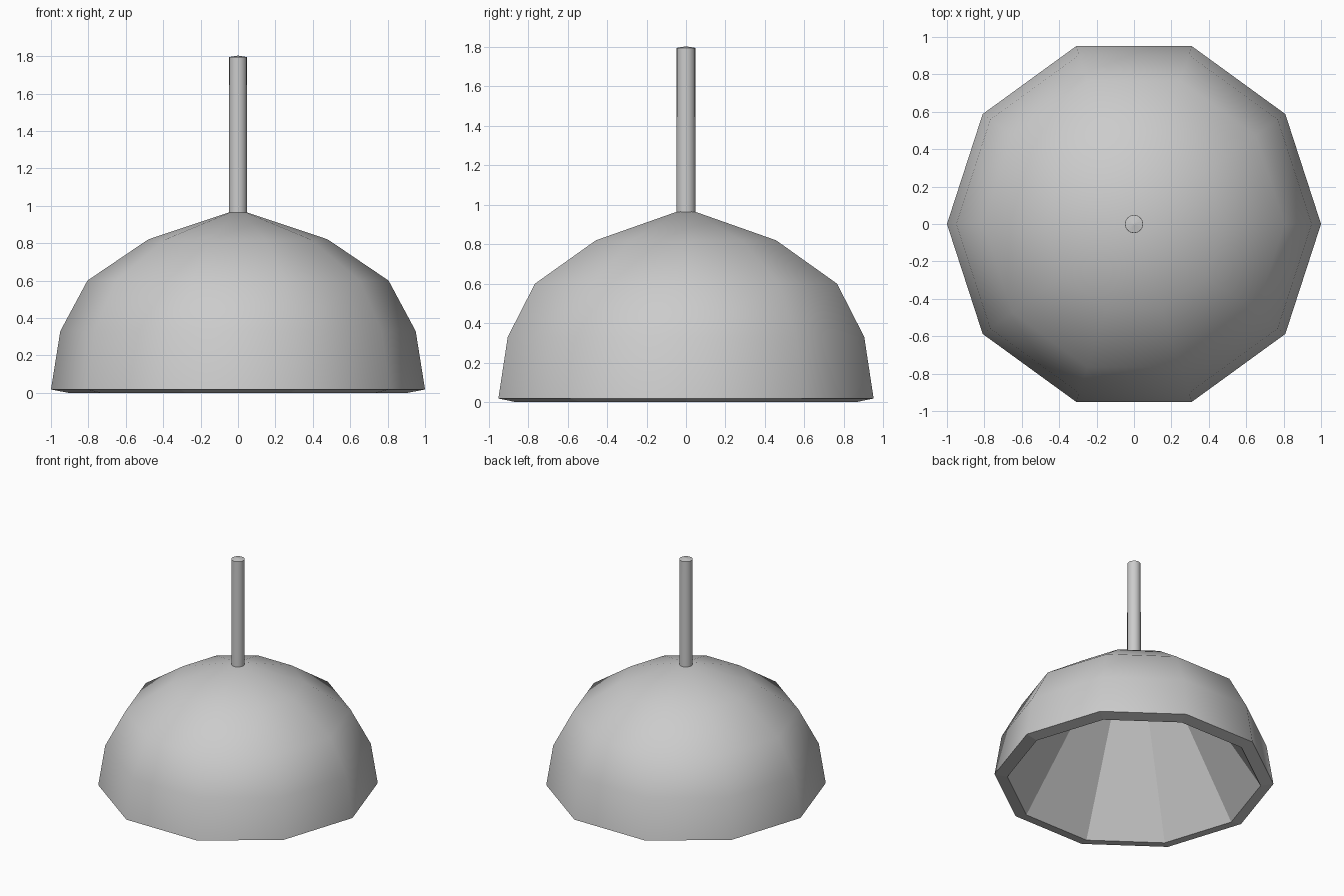
import bpy
from math import cos, sin, pi

if "Cube" in bpy.data.objects:
    bpy.data.objects.remove(bpy.data.objects["Cube"])


def lathe(name, profile, sides, smooth):
    """Revolve (radius, z) points about z; zero radius makes a pole.
    smooth holds one flag per profile segment."""
    verts, faces, flags, rings = [], [], [], []
    for r, z in profile:
        start = len(verts)
        n = 1 if r == 0 else sides
        verts += [(r * cos(2 * pi * i / sides), r * sin(2 * pi * i / sides), z) for i in range(n)]
        rings.append([start + i % n for i in range(sides)])
    for a, b, flag in zip(rings, rings[1:], smooth):
        for i in range(sides):
            j = (i + 1) % sides
            faces.append(list(dict.fromkeys([a[i], a[j], b[j], b[i]])))
            flags.append(flag)
    mesh = bpy.data.meshes.new(name)
    mesh.from_pydata(verts, [], faces)
    mesh.polygons.foreach_set("use_smooth", flags)
    mesh.update()
    obj = bpy.data.objects.new(name, mesh)
    bpy.context.collection.objects.link(obj)
    return obj


# Ten-sided hollow shade: straight faceted inside, slanted rim, smooth outside
inner = [(0, 0.89), (0.44, 0.745), (0.908, 0.0)]
outer = [(1.0, 0.018), (0.95, 0.33), (0.805, 0.60), (0.48, 0.82), (0, 0.981)]
lathe("lamp_shade", inner + outer, 10, [False] * 3 + [True] * 4)

# Hanging rod with a very slightly domed end
lathe("hanging_rod", [(0, 0.95), (0.049, 0.95), (0.048, 1.795), (0, 1.803)],
      16, [False, True, False])
